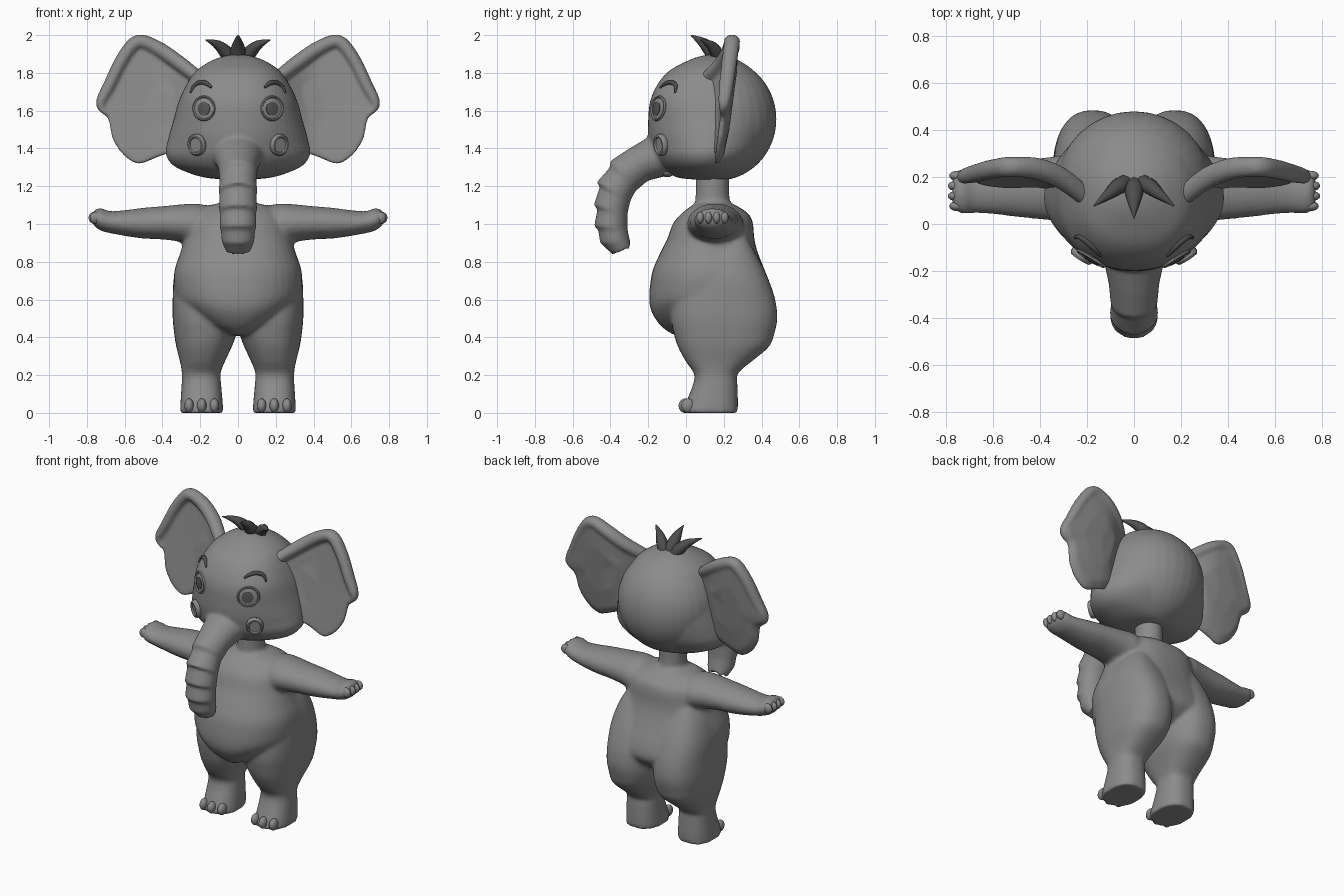
import bpy, bmesh, math
from mathutils import Vector

if "Cube" in bpy.data.objects:
    bpy.data.objects.remove(bpy.data.objects["Cube"])


def material(name, v):
    m = bpy.data.materials.new(name)
    m.diffuse_color = (v, v, v, 1)
    m.use_nodes = True
    m.node_tree.nodes["Principled BSDF"].inputs["Base Color"].default_value = m.diffuse_color
    return m


SKIN = material("grey skin", 0.26)
HAIR = material("dark grey hair", 0.075)
IRIS = material("dark grey iris", 0.095)


def resample(rows, k=4, closed=False):
    """Smooth interpolation through rows of numbers."""
    n, out = len(rows), []
    for i in range(n if closed else n - 1):
        pick = (lambda j: rows[j % n]) if closed else (lambda j: rows[min(max(j, 0), n - 1)])
        quad = list(zip(pick(i - 1), pick(i), pick(i + 1), pick(i + 2)))
        for s in range(k):
            t = s / k
            out.append(tuple(0.5 * (2 * b + (c - a) * t + (2 * a - 5 * b + 4 * c - d) * t * t
                                    + (3 * b - a - 3 * c + d) * t ** 3) for a, b, c, d in quad))
    return out if closed else out + [tuple(rows[-1])]


def ring(c, u, v, n=32, e=2.0, back=None):
    """Rounded cross-section around c with half axes u and v; back is the exponent on the +v half."""
    pts = []
    for i in range(n):
        a = 2 * math.pi * i / n
        p, q = math.cos(a), math.sin(a)
        x = 2 / (back if back and q > 0 else e)
        pts.append(Vector(c) + Vector(u) * math.copysign(abs(p) ** x, p)
                   + Vector(v) * math.copysign(abs(q) ** x, q))
    return pts


def select(obs):
    bpy.ops.object.select_all(action='DESELECT')
    for ob in obs:
        ob.select_set(True)
    bpy.context.view_layer.objects.active = obs[0]


def loft(name, rings, mat=SKIN, angle=45):
    """Skin a list of rings and cap both ends."""
    bm = bmesh.new()
    vs = [[bm.verts.new(p) for p in r] for r in rings]
    n = len(vs[0])
    for a, b in zip(vs, vs[1:]):
        for i in range(n):
            j = (i + 1) % n
            bm.faces.new((a[i], a[j], b[j], b[i]))
    bm.faces.new(vs[0])
    bm.faces.new(vs[-1])
    bmesh.ops.recalc_face_normals(bm, faces=bm.faces)
    me = bpy.data.meshes.new(name)
    bm.to_mesh(me)
    bm.free()
    me.materials.append(mat)
    ob = bpy.data.objects.new(name, me)
    bpy.context.collection.objects.link(ob)
    select([ob])
    bpy.ops.object.shade_smooth_by_angle(angle=math.radians(angle))
    return ob


def fuse(name, obs, voxel, steps):
    """Melt overlapping parts into one soft skin."""
    select(obs)
    bpy.ops.object.join()
    ob = bpy.context.object
    ob.name = name
    m = ob.modifiers.new("melt", 'REMESH')
    m.mode, m.voxel_size, m.use_smooth_shade = 'VOXEL', voxel, True
    m = ob.modifiers.new("soften", 'SMOOTH')
    m.factor, m.iterations = .5, steps


def stack(name, rows, e=2.0, k=4, back=None):
    """Loft of horizontal sections: z, x0, x1, y0, y1."""
    return loft(name, [ring(((a + b) / 2, (c + d) / 2, z), ((b - a) / 2, 0, 0), (0, (d - c) / 2, 0), 36, e, back)
                       for z, a, b, c, d in resample(rows, k)])


def tube(name, path, ref, mat=SKIN, n=12, flat=1.0, k=4):
    """Tube along x, y, z, radius rows; flat scales it along ref."""
    rows = resample(path, k)
    rings = []
    for i, r in enumerate(rows):
        t = Vector(rows[min(i + 1, len(rows) - 1)][:3]) - Vector(rows[max(i - 1, 0)][:3])
        u = t.cross(Vector(ref)).normalized()
        v = u.cross(t).normalized()
        rings.append(ring(r[:3], u * r[3], v * r[3] * flat, n))
    return loft(name, rings, mat)


def ball(name, c, r, n=14):
    return loft(name, [ring((c[0], c[1], c[2] - r[2] * math.cos(a)), (r[0] * math.sin(a), 0, 0),
                            (0, r[1] * math.sin(a), 0), n)
                       for a in [0.05 + (math.pi - 0.1) * i / n for i in range(n + 1)]])


# Torso with round belly, and neck: z, half width, front y, back y
torso = [(.41, .03, -.06, .1), (.44, .11, -.11, .23), (.48, .19, -.15, .34), (.54, .27, -.185, .425),
         (.6, .325, -.195, .462), (.68, .34, -.19, .447), (.76, .335, -.175, .415),
         (.85, .305, -.135, .38), (.92, .285, -.1, .362), (1.0, .265, -.07, .355),
         (1.05, .235, -.03, .335), (1.09, .18, .02, .28), (1.11, .1, .05, .24)]
body = [stack("torso", [(z, -w, w, a, b) for z, w, a, b in torso], 2.2, back=2.5),
        stack("neck", [(1.06, -.1, .1, .04, .25), (1.14, -.085, .085, .05, .23), (1.3, -.085, .085, .05, .23)])]

# Face and jaw, slightly narrower behind, with a round cranium
head = [(1.235, .06, .05, .19), (1.245, .17, -.04, .26), (1.27, .26, -.09, .305), (1.31, .343, -.14, .345),
        (1.37, .382, -.18, .395), (1.45, .37, -.2, .435), (1.55, .342, -.2, .462),
        (1.65, .314, -.19, .455), (1.74, .272, -.15, .415), (1.81, .222, -.09, .36),
        (1.86, .15, 0, .29), (1.887, .08, .07, .22), (1.897, .02, .13, .17)]
HEAD = resample(head, 6)


def face_e(z):
    return 1.8 + .55 * min(1, max(0, (z - 1.42) / .25))


def face_y(x, z):
    """Front surface of the head."""
    for p, q in zip(HEAD, HEAD[1:]):
        if p[0] <= z <= q[0]:
            t = (z - p[0]) / (q[0] - p[0])
            w, a, b = [p[i] + (q[i] - p[i]) * t for i in (1, 2, 3)]
            e = face_e(z)
            return (a + b) / 2 - (b - a) / 2 * max(0, 1 - abs(x / w) ** e) ** (1 / e)
    return 0


def face_point(x, z, lift=0):
    d = .01
    n = Vector(((face_y(x + d, z) - face_y(x - d, z)) / (2 * d), -1,
                (face_y(x, z + d) - face_y(x, z - d)) / (2 * d))).normalized()
    return Vector((x, face_y(x, z), z)) + n * lift, n


def patch(name, cx, cz, rx, rz, profile, mat=SKIN):
    """Oval plate that follows the face; profile is scale, lift."""
    rings = []
    for s, lift in profile:
        rings.append([face_point(cx + rx * s * math.cos(a), cz + rz * s * math.sin(a), lift)[0]
                      for a in [2 * math.pi * i / 28 for i in range(28)]])
    loft(name, rings, mat, 35)


face = loft("head", [ring((0, (a + b) / 2, z), (w, 0, 0), (0, (b - a) / 2, 0), 48, face_e(z), 2)
                     for z, w, a, b in HEAD])
cranium = ball("cranium", (0, .167, 1.555), (.326, .312, .325), 32)

# Trunk with stepped folds: front y, z, back y, z, half width
trunk = [(-.1, 1.6, -.05, 1.28, .14), (-.2, 1.46, -.12, 1.25, .128), (-.3, 1.4, -.2, 1.23, .108),
         (-.4, 1.335, -.26, 1.18, .1), (-.403, 1.3, -.27, 1.17, .097), (-.473, 1.22, -.295, 1.12, .103),
         (-.455, 1.2, -.297, 1.11, .098), (-.489, 1.1, -.31, 1.05, .101), (-.468, 1.08, -.31, 1.035, .096),
         (-.487, .99, -.31, .98, .098), (-.465, .97, -.308, .965, .091), (-.455, .9, -.296, .91, .086),
         (-.437, .885, -.293, .9, .08), (-.385, .834, -.288, .874, .063),
         (-.37, .86, -.305, .89, .045), (-.38, .92, -.31, .93, .04)]
nose = loft("trunk", [ring((0, (a + c) / 2, (b + d) / 2), (w, 0, 0), (0, (a - c) / 2, (b - d) / 2), 28)
                      for a, b, c, d, w in trunk])
fuse("head", [face, cranium, nose], .01, 6)
ball("lower_lip", (0, -.1, 1.27), (.075, .035, .022))

# Hair tuft
tube("hair_middle", [(0, .17, 1.86, .04), (0, .14, 1.91, .042), (0, .09, 1.96, .027), (0, .025, 2.0, .002)],
     (0, 1, 0), HAIR, 8)

# Ear outline and rolled rim, in x, z
ear = [(.2, 1.79), (.3, 1.88), (.4, 1.957), (.48, 1.997), (.545, 1.995), (.6, 1.95), (.65, 1.865),
       (.7, 1.755), (.747, 1.67), (.747, 1.61), (.69, 1.56), (.665, 1.45), (.607, 1.363), (.53, 1.317),
       (.45, 1.342), (.38, 1.37), (.29, 1.41), (.23, 1.6)]
rim = [(.205, 1.77, .036), (.31, 1.85, .041), (.41, 1.92, .041), (.495, 1.962, .038), (.54, 1.96, .038),
       (.58, 1.92, .037), (.63, 1.84, .036), (.68, 1.735, .034), (.72, 1.66, .029), (.725, 1.62, .022),
       (.695, 1.58, .012)]


def ear_y(x, z):
    return .16 + .088 * (z - 1.33) / .67 - 1.7 * max(0, .45 - x) ** 2


for side, s in (("left", 1), ("right", -1)):
    # Ears
    outline = resample(ear, 3, True)
    blade = []
    for k, off in ((.05, -.006), (.5, -.008), (.9, -.01), (.98, -.008), (1, .004), (.98, .017),
                   (.85, .036), (.45, .047), (.05, .047)):
        blade.append([])
        for px, pz in outline:
            x, z = .48 + (px - .48) * k, 1.65 + (pz - 1.65) * k
            blade[-1].append(Vector((s * x, ear_y(x, z) + off, z)))
    fuse(side + "_ear", [loft(side + "_ear", blade),
                         tube(side + "_ear_rim", [(s * x, ear_y(x, z), z, r) for x, z, r in rim],
                              (0, 1, 0), flat=1.15)], .009, 6)

    # Eyes, brows and tusk stubs
    patch(side + "_eye", s * .18, 1.612, .06, .067,
          [(1, -.02), (1, .003), (.94, .009), (.86, .009), (.81, .002), (.4, .005), (.05, .007)])
    patch(side + "_iris", s * .178, 1.61, .031, .036, [(1, -.004), (1, .0075), (.5, .009), (.05, .009)], IRIS)
    brow = [(.14, 1.722, .006), (.168, 1.744, .012), (.2, 1.748, .013), (.23, 1.73, .011), (.25, 1.695, .005)]
    tube(side + "_brow", [(*face_point(s * x, z, .002)[0], r) for x, z, r in brow], (0, 1, 0), HAIR, n=10)
    p, n = face_point(s * .215, 1.42)
    u = n.cross(Vector((0, 0, 1))).normalized()
    v = u.cross(n)
    loft(side + "_tusk_stub", [ring(p + n * d, u * r, v * r * 1.1, 20) for d, r in
                               ((-.04, .045), (.0, .053), (.014, .053), (.026, .046), (.026, .038),
                                (.017, .034))], angle=30)

    # Side hair
    tube(side + "_hair", [(s * .03, .18, 1.86, .034), (s * .065, .16, 1.91, .036),
                          (s * .11, .125, 1.95, .024), (s * .172, .075, 1.975, .002)], (0, 1, 0), HAIR, 8)

    # Arms: x, z0, z1, y0, y1
    arm = [(.12, .88, 1.09, .04, .28), (.22, .885, 1.108, .008, .305), (.3, .905, 1.104, .01, .293),
           (.4, .918, 1.094, .02, .28), (.5, .923, 1.086, .03, .27), (.6, .937, 1.073, .042, .256),
           (.68, .952, 1.068, .047, .242), (.72, .962, 1.083, .042, .237), (.757, .985, 1.077, .055, .222),
           (.772, 1.01, 1.05, .09, .19)]
    body.append(loft(side + "_arm", [ring((s * x, (c + d) / 2, (a + b) / 2), (0, (d - c) / 2, 0),
                                          (0, 0, (b - a) / 2)) for x, a, b, c, d in resample(arm, 3)]))
    for i in range(4):
        ball(f"{side}_finger_nail_{i + 1}", (s * (.762 - .006 * abs(i - 1.5)), .076 + .043 * i, 1.033),
             (.032, .021, .032))

    # Legs with rounded haunches: z, inner x, outer x, front y, back y
    leg = [(0, .078, .307, -.015, .275), (.015, .078, .307, -.015, .275), (.08, .083, .303, .01, .275),
           (.16, .09, .298, .04, .272), (.21, .093, .297, .042, .275), (.27, .07, .307, 0, .345),
           (.35, .033, .327, -.043, .44), (.42, .008, .338, -.065, .468), (.5, .002, .346, -.08, .484),
           (.6, .0, .346, -.075, .473), (.7, .0, .342, -.04, .44), (.78, .02, .325, .0, .403),
           (.86, .06, .295, .04, .36), (.93, .11, .25, .1, .32)]
    body.append(stack(side + "_leg", [(z, min(s * a, s * b), max(s * a, s * b), c, d)
                                      for z, a, b, c, d in leg], 2.4, 3))
    for i in range(3):
        ball(f"{side}_toe_{i + 1}", (s * (.125 + .067 * i), -.004 + .014 * abs(i - 1), .038), (.025, .036, .038))

fuse("body", body, .012, 8)
